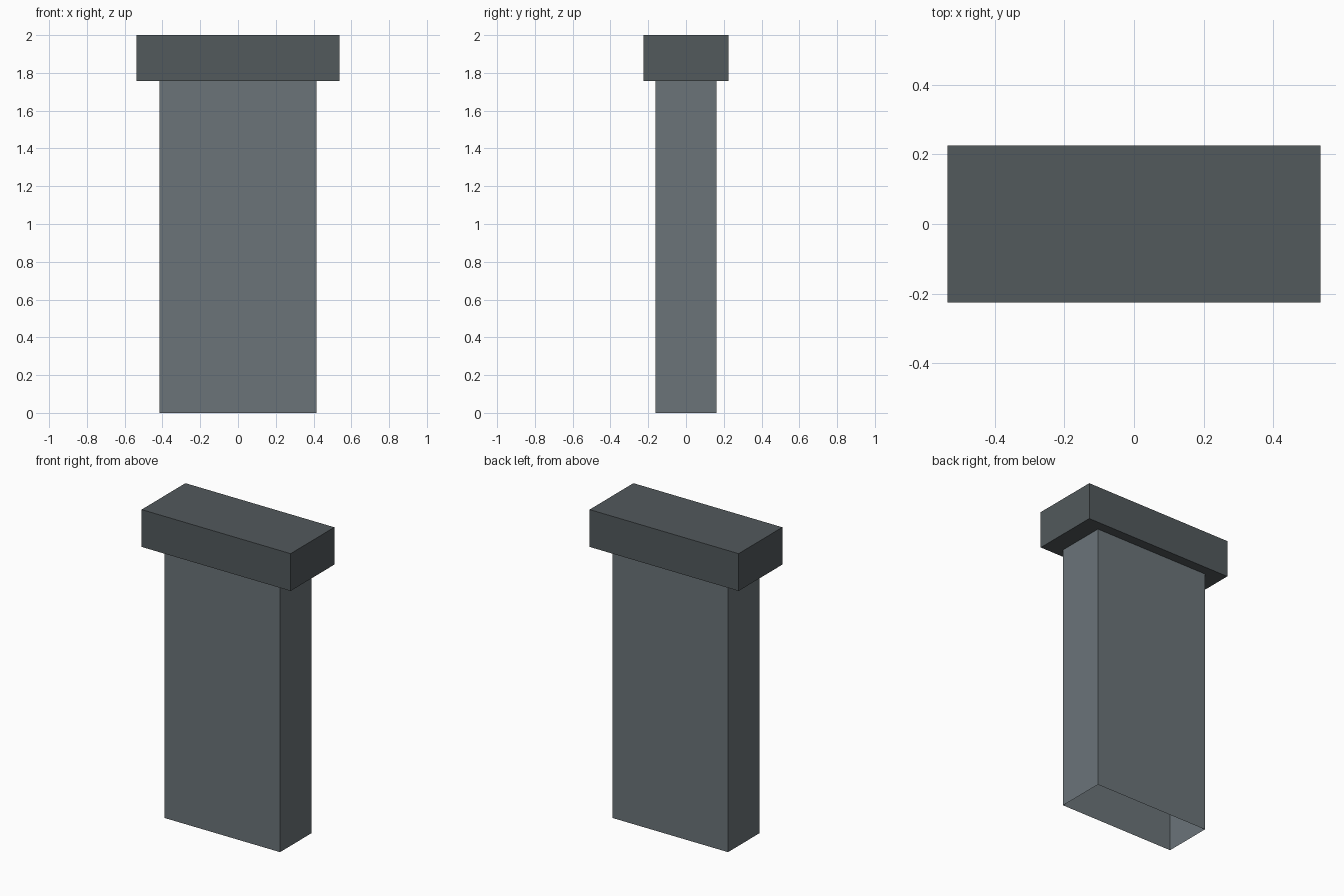
import bpy, bmesh

if "Cube" in bpy.data.objects:
    bpy.data.objects.remove(bpy.data.objects["Cube"])


def material(name, rgb):
    mat = bpy.data.materials.new(name)
    mat.diffuse_color = (*rgb, 1)
    mat.use_nodes = True
    mat.node_tree.nodes["Principled BSDF"].inputs["Base Color"].default_value = mat.diffuse_color
    return mat


def box(name, width, depth, z0, z1, mat, open_ends=False):
    bm = bmesh.new()
    bmesh.ops.create_cube(bm, size=1)
    for v in bm.verts:
        v.co = (v.co.x * width, v.co.y * depth, z1 if v.co.z > 0 else z0)
    bm.normal_update()
    if open_ends:
        ends = [f for f in bm.faces if abs(f.normal.z) > 0.5]
        bmesh.ops.delete(bm, geom=ends, context='FACES')
    mesh = bpy.data.meshes.new(name)
    bm.to_mesh(mesh)
    bm.free()
    mesh.materials.append(mat)
    obj = bpy.data.objects.new(name, mesh)
    bpy.context.collection.objects.link(obj)
    return obj


CAP_BOTTOM = 1.757

# Hollow shaft, open underneath
box("pillar_shaft", 0.832, 0.323, 0, CAP_BOTTOM,
    material("shaft_grey", (0.147, 0.174, 0.191)), open_ends=True)

# Overhanging solid cap
box("pillar_cap", 1.073, 0.45, CAP_BOTTOM, 2,
    material("cap_grey", (0.084, 0.100, 0.107)))
